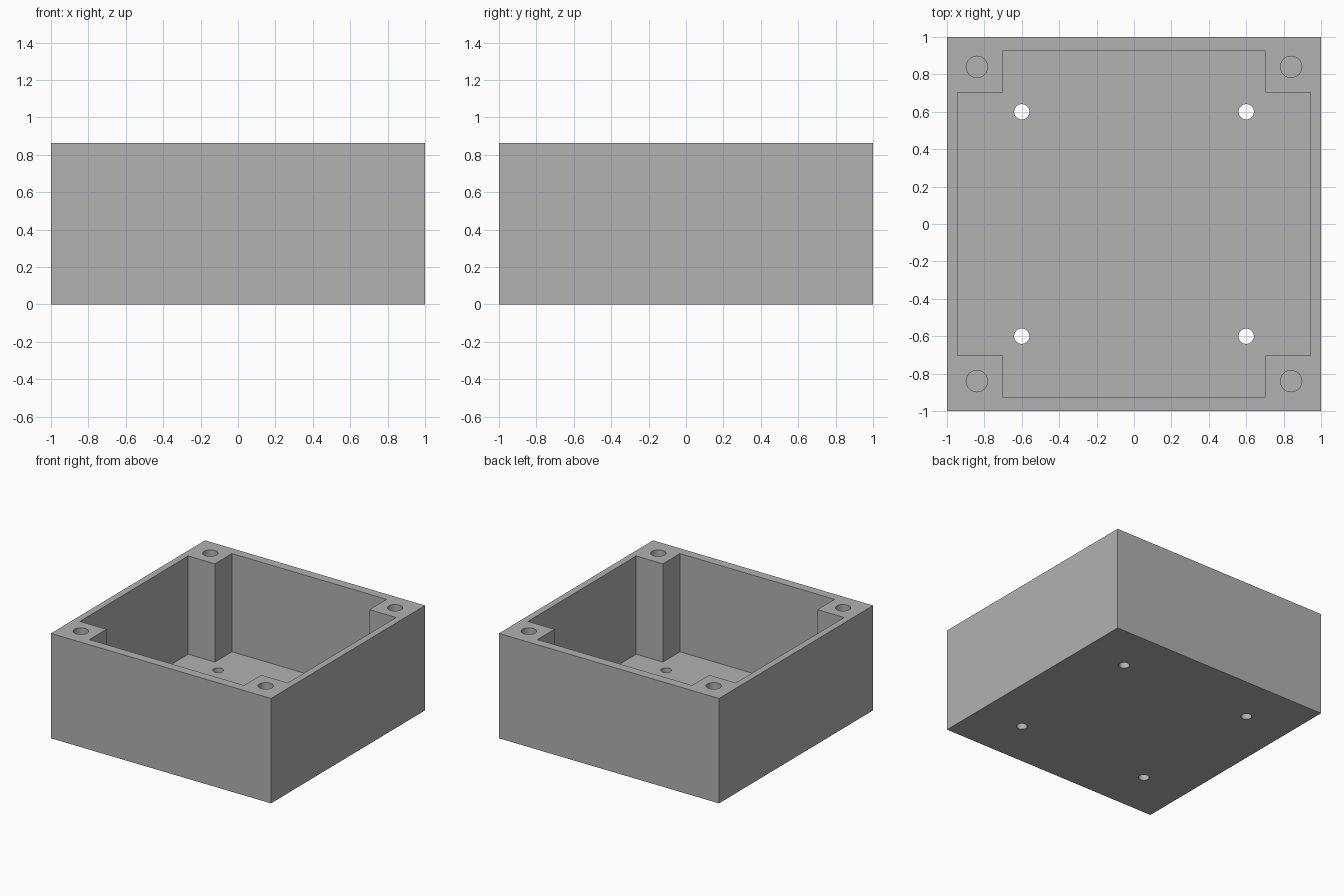
import bpy
import bmesh
from math import radians
from mathutils import Matrix

HEIGHT, FLOOR = 0.862, 0.055
INNER_X, INNER_Y, POST = 0.945, 0.925, 0.703
CORNERS = [(sx, sy) for sx in (-1, 1) for sy in (-1, 1)]

old = bpy.data.objects.get("Cube")
if old:
    bpy.data.objects.remove(old, do_unlink=True)

grey = bpy.data.materials.new("mid grey")
grey.use_nodes = True
colour = (0.445, 0.445, 0.445, 1)
grey.diffuse_color = colour
grey.node_tree.nodes["Principled BSDF"].inputs["Base Color"].default_value = colour


def make_object(name, bm):
    bmesh.ops.recalc_face_normals(bm, faces=bm.faces)
    mesh = bpy.data.meshes.new(name)
    bm.to_mesh(mesh)
    bm.free()
    mesh.materials.append(grey)
    obj = bpy.data.objects.new(name, mesh)
    bpy.context.collection.objects.link(obj)
    return obj


def prism(name, outline, z0, z1):
    bm = bmesh.new()
    face = bm.faces.new([bm.verts.new((x, y, z0)) for x, y in outline])
    top = bmesh.ops.extrude_face_region(bm, geom=[face])
    verts = [v for v in top["geom"] if isinstance(v, bmesh.types.BMVert)]
    bmesh.ops.translate(bm, verts=verts, vec=(0, 0, z1 - z0))
    return make_object(name, bm)


def drills(name, offset, radius, z0, z1):
    bm = bmesh.new()
    for sx, sy in CORNERS:
        bmesh.ops.create_cone(
            bm, cap_ends=True, segments=48, radius1=radius, radius2=radius, depth=z1 - z0,
            matrix=Matrix.Translation((sx * offset, sy * offset, (z0 + z1) / 2)))
    return make_object(name, bm)


# Solid outer block
box = prism("enclosure_box", [(-1, -1), (1, -1), (1, 1), (-1, 1)], 0, HEIGHT)

# Cavity outline leaves a square screw post in every corner
quarter = [(INNER_X, POST), (POST, POST), (POST, INNER_Y)]
outline = []
for sx, sy in ((1, 1), (-1, 1), (-1, -1), (1, -1)):
    points = [(sx * x, sy * y) for x, y in quarter]
    outline += points if sx * sy > 0 else points[::-1]

# Cavity, blind screw holes in the posts, mounting holes through the floor
cutters = [
    prism("cavity_cutter", outline, FLOOR, 1),
    drills("screw_hole_cutter", 0.84, 0.057, FLOOR, 1),
    drills("mounting_hole_cutter", 0.6, 0.041, -0.1, 0.2),
]
for cutter in cutters:
    cut = box.modifiers.new(cutter.name, "BOOLEAN")
    cut.operation = "DIFFERENCE"
    cut.solver = "EXACT"
    cut.object = cutter
    cutter.hide_render = True
    cutter.display_type = "WIRE"
    cutter.hide_set(True)

# Apply the cuts, then shade the hole walls smooth with sharp rims
bpy.ops.object.select_all(action="DESELECT")
box.select_set(True)
bpy.context.view_layer.objects.active = box
for cutter in cutters:
    bpy.ops.object.modifier_apply(modifier=cutter.name)
bpy.ops.object.shade_smooth_by_angle(angle=radians(30))
